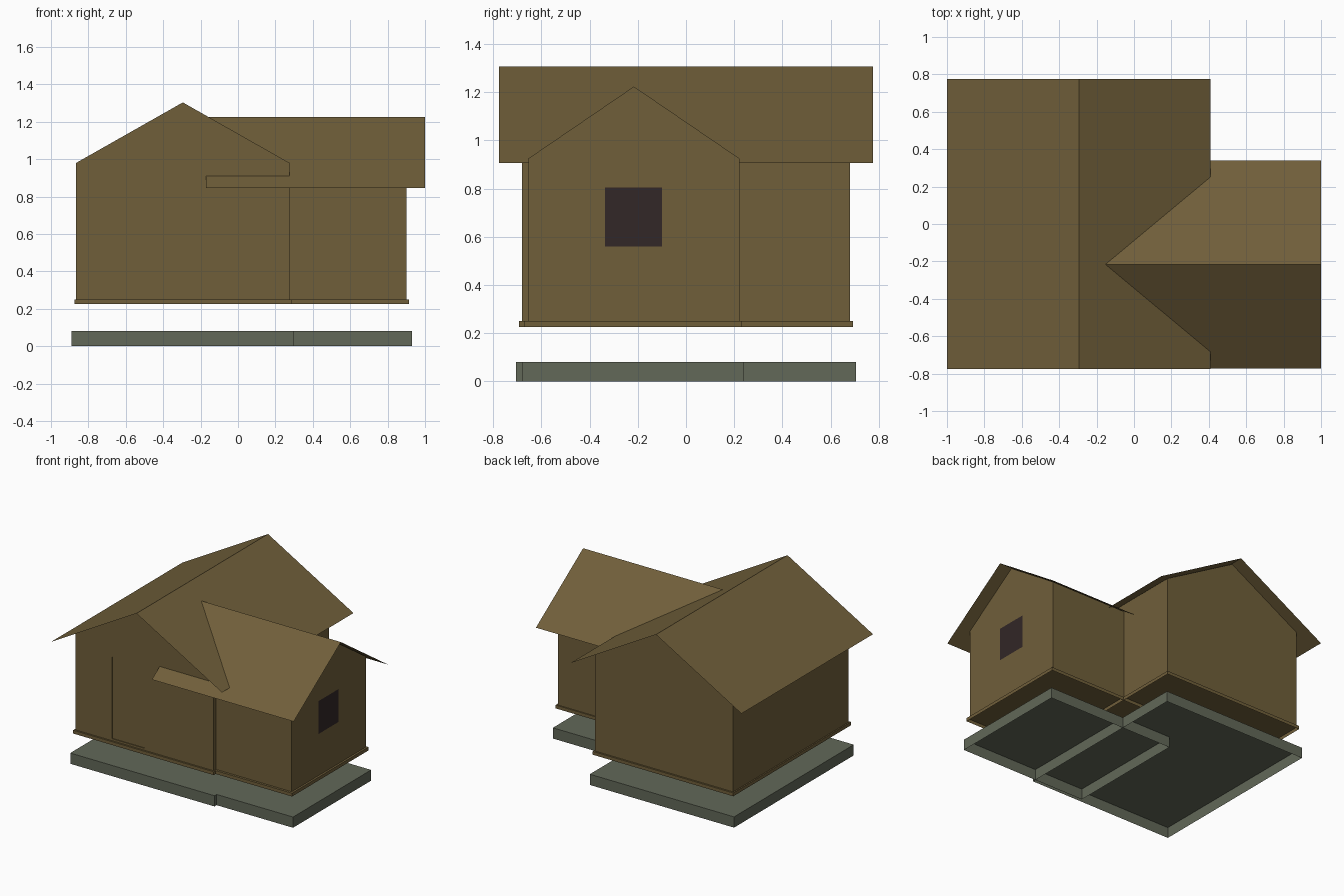
import bpy
import bmesh
from mathutils import Vector

if "Cube" in bpy.data.objects:
    bpy.data.objects.remove(bpy.data.objects["Cube"], do_unlink=True)


def material(name, rgb):
    m = bpy.data.materials.new(name)
    m.use_nodes = True
    m.diffuse_color = (*rgb, 1)
    m.node_tree.nodes["Principled BSDF"].inputs["Base Color"].default_value = (*rgb, 1)
    return m


timber = material("brown timber", (0.162, 0.114, 0.042))
stone = material("grey green stone", (0.122, 0.138, 0.098))
glass = material("dark window", (0.032, 0.020, 0.020))


def finish(name, bm, *mats):
    mesh = bpy.data.meshes.new(name)
    bm.to_mesh(mesh)
    bm.free()
    obj = bpy.data.objects.new(name, mesh)
    for m in mats:
        mesh.materials.append(m)
    bpy.context.collection.objects.link(obj)
    return obj


def sweep(profile, start, end, axis):
    """Extrude an open (across, z) profile along x or y; return bmesh and both rows."""
    bm = bmesh.new()
    rows = []
    for t in (start, end):
        rows.append([bm.verts.new((t, a, z) if axis == "x" else (a, t, z)) for a, z in profile])
    return bm, rows


def strip(bm, rows, i):
    a, b = rows
    bm.faces.new((a[i], a[i + 1], b[i + 1], b[i]))


def gable_walls(centre, half, base, eave, peak, start, end, axis):
    """Two side walls and two gable ends, open under the roof."""
    profile = [(centre - half, base), (centre - half, eave), (centre, peak),
               (centre + half, eave), (centre + half, base)]
    bm, rows = sweep(profile, start, end, axis)
    for i in (0, 3):
        strip(bm, rows, i)
    for row in rows:
        bm.faces.new(row)
    middle = Vector((0, 0, 0))
    for v in bm.verts:
        middle += v.co / len(bm.verts)
    bm.normal_update()
    for f in bm.faces:
        if f.normal.dot(f.calc_center_median() - middle) < 0:
            f.normal_flip()
    return bm


def roof(name, centre, half, eave, peak, start, end, axis):
    """Two thin sheets meeting at a ridge."""
    bm, rows = sweep([(centre - half, eave), (centre, peak), (centre + half, eave)], start, end, axis)
    for i in (0, 1):
        strip(bm, rows, i)
    bm.normal_update()
    for f in bm.faces:
        if f.normal.z < 0:
            f.normal_flip()
    finish(name, bm, timber)


def tray(name, x, y, z, mat):
    """Shallow box, open underneath."""
    bm = bmesh.new()
    bmesh.ops.create_cube(bm, size=1)
    for v in bm.verts:
        for i, (lo, hi) in enumerate((x, y, z)):
            v.co[i] = lo if v.co[i] < 0 else hi
    bm.normal_update()
    bmesh.ops.delete(bm, geom=[f for f in bm.faces if f.normal.z < -0.9], context="FACES_ONLY")
    finish(name, bm, mat)


def cut_panel(bm, facing, axis, across, height):
    """Cut a rectangle into the wall that faces the given way; return its face."""
    facing = Vector(facing)
    for i, limits in ((axis, across), (2, height)):
        for value in limits:
            point, normal = Vector((0, 0, 0)), Vector((0, 0, 0))
            point[i], normal[i] = value, 1
            bm.normal_update()
            faces = [f for f in bm.faces if f.normal.dot(facing) > 0.9]
            geom = set(faces)
            for f in faces:
                geom.update(f.edges, f.verts)
            bmesh.ops.bisect_plane(bm, geom=list(geom), plane_co=point, plane_no=normal, dist=1e-5)
    bm.normal_update()
    for f in bm.faces:
        c = f.calc_center_median()
        if (f.normal.dot(facing) > 0.9 and across[0] < c[axis] < across[1]
                and height[0] < c.z < height[1]):
            return f


# Foundation slabs and floor skirts
tray("main_foundation", (-0.89, 0.30), (-0.705, 0.705), (0, 0.08), stone)
tray("wing_foundation", (-0.11, 0.93), (-0.68, 0.24), (0, 0.08), stone)
tray("main_floor_skirt", (-0.875, 0.285), (-0.693, 0.693), (0.225, 0.25), timber)
tray("wing_floor_skirt", (-0.10, 0.915), (-0.67, 0.23), (0.225, 0.25), timber)

# Main house walls with a shallow recessed door
bm = gable_walls(-0.295, 0.57, 0.25, 0.98, 1.303, -0.68, 0.68, "y")
door = cut_panel(bm, (0, -1, 0), 0, (-0.565, -0.295), (0.265, 0.875))
pushed = bmesh.ops.extrude_discrete_faces(bm, faces=[door])["faces"]
bmesh.ops.translate(bm, vec=(0, 0.006, 0), verts=list(pushed[0].verts))
finish("main_walls", bm, timber)

# Side wing walls with a window in the gable
bm = gable_walls(-0.216, 0.437, 0.25, 0.925, 1.223, -0.09, 0.90, "x")
window = cut_panel(bm, (1, 0, 0), 1, (-0.335, -0.10), (0.56, 0.805))
window.material_index = 1
finish("wing_walls", bm, timber, glass)

# Roofs, crossing each other
roof("main_roof", -0.295, 0.705, 0.906, 1.307, -0.775, 0.775, "y")
roof("wing_roof", -0.216, 0.556, 0.846, 1.226, -0.17, 1.0, "x")
